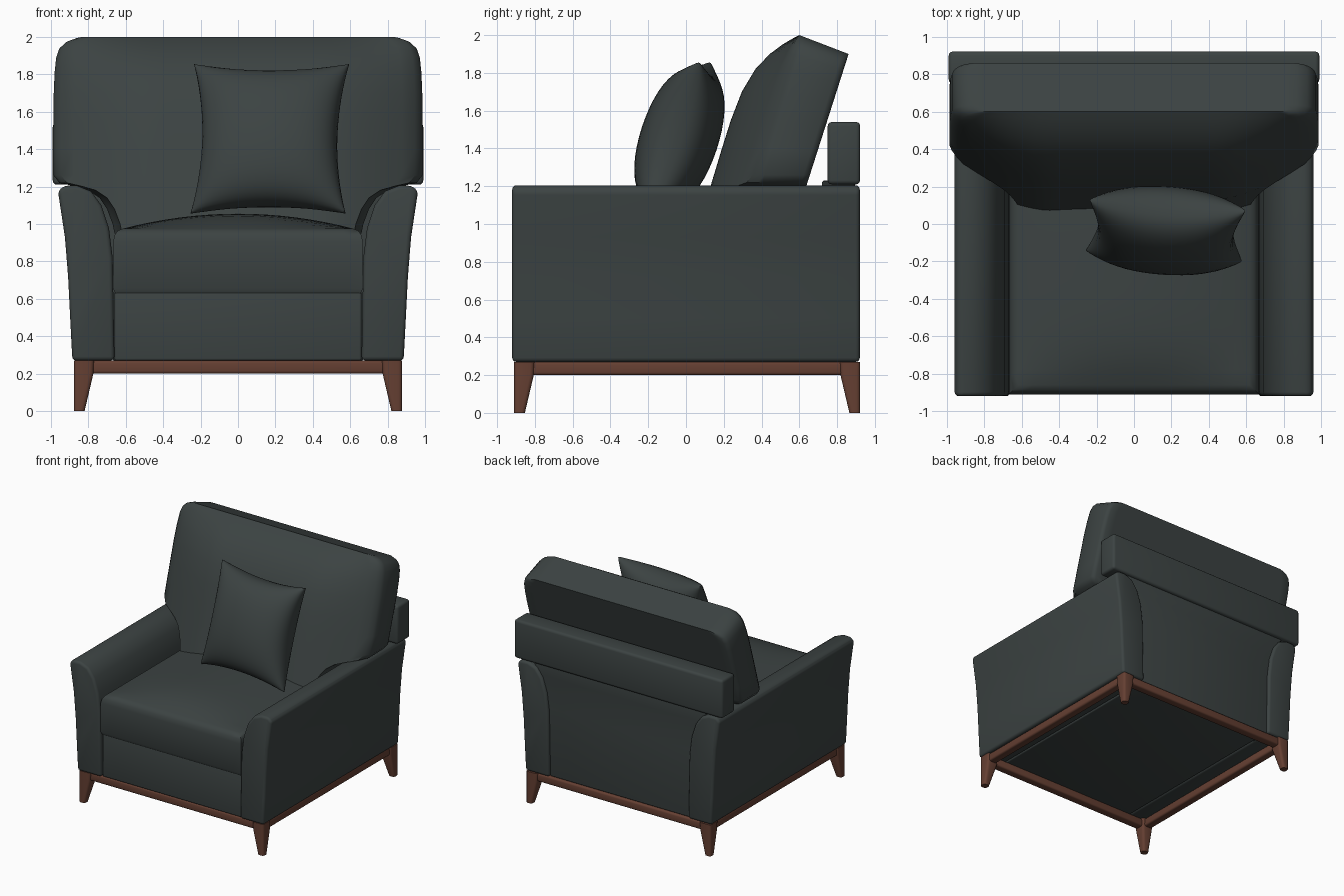
import bpy, bmesh, math
from mathutils import Matrix, Vector

if "Cube" in bpy.data.objects:
    bpy.data.objects.remove(bpy.data.objects["Cube"])


def material(name, rgb):
    m = bpy.data.materials.new(name)
    m.diffuse_color = (*rgb, 1)
    m.use_nodes = True
    m.node_tree.nodes["Principled BSDF"].inputs["Base Color"].default_value = m.diffuse_color
    return m


FABRIC = material("charcoal fabric", (0.045, 0.056, 0.055))
WOOD = material("brown wood", (0.13, 0.05, 0.032))


def finish(bm, name, mat, bevel=0.0, segs=3, only=None):
    """Bevel sharp edges, then store as a smooth-shaded object."""
    bmesh.ops.recalc_face_normals(bm, faces=bm.faces)
    if bevel:
        edges = [e for e in bm.edges if e.calc_face_angle(0) > math.radians(40)
                 and (only is None or only(e))]
        bmesh.ops.bevel(bm, geom=edges, offset=bevel, segments=segs,
                        profile=0.5, affect='EDGES', clamp_overlap=True)
    me = bpy.data.meshes.new(name)
    bm.to_mesh(me)
    bm.free()
    me.materials.append(mat)
    ob = bpy.data.objects.new(name, me)
    bpy.context.collection.objects.link(ob)
    bpy.ops.object.select_all(action='DESELECT')
    ob.select_set(True)
    bpy.context.view_layer.objects.active = ob
    bpy.ops.object.shade_smooth_by_angle(angle=math.radians(40))
    return ob


def loft(name, rings, mat, **kw):
    """Skin matching rings of points and cap both ends."""
    bm = bmesh.new()
    vs = [[bm.verts.new(p) for p in r] for r in rings]
    n = len(vs[0])
    for a, b in zip(vs, vs[1:]):
        for i in range(n):
            bm.faces.new((a[i], a[(i + 1) % n], b[(i + 1) % n], b[i]))
    bm.faces.new(vs[0])
    bm.faces.new(vs[-1])
    return finish(bm, name, mat, **kw)


def box(name, x0, x1, y0, y1, z0, z1, mat, bevel):
    sq = [(x0, y0), (x1, y0), (x1, y1), (x0, y1)]
    return loft(name, [[(x, y, z) for x, y in sq] for z in (z0, z1)], mat, bevel=bevel)


def prism(name, profile, y0, y1, mat, bevel):
    return loft(name, [[(x, y, z) for x, z in profile] for y in (y0, y1)], mat, bevel=bevel)


def cushion(name, nu, nv, layers, point, mat):
    """Two full grids (first and last layer) joined by boundary loops."""
    bm = bmesh.new()
    ring = ([(i, 0) for i in range(nu)] + [(nu, j) for j in range(nv)]
            + [(i, nv) for i in range(nu, 0, -1)] + [(0, j) for j in range(nv, 0, -1)])
    grids = []
    for k in range(layers):
        full = k in (0, layers - 1)
        keys = [(i, j) for i in range(nu + 1) for j in range(nv + 1)] if full else ring
        g = {c: bm.verts.new(point(c[0], c[1], k)) for c in keys}
        grids.append(g)
        if full:
            for i in range(nu):
                for j in range(nv):
                    bm.faces.new((g[i, j], g[i + 1, j], g[i + 1, j + 1], g[i, j + 1]))
    for a, b in zip(grids, grids[1:]):
        for c, d in zip(ring, ring[1:] + ring[:1]):
            bm.faces.new((a[c], a[d], b[d], b[c]))
    return finish(bm, name, mat)


# Flared arms
ARM = [(0.66, 0.27), (0.885, 0.27), (0.897, 0.5), (0.908, 0.72), (0.925, 0.93),
       (0.962, 1.175), (0.93, 1.205), (0.86, 1.205), (0.785, 1.175), (0.73, 1.1),
       (0.69, 0.98), (0.67, 0.82)]
for side, s in (("left", -1), ("right", 1)):
    prism(side + "_arm", [(s * x, z) for x, z in ARM], -0.92, 0.92, FABRIC, 0.025)

# Seat base, back panel and back top rail
box("seat_base", -0.66, 0.66, -0.9, 0.8, 0.27, 0.64, FABRIC, 0.012)
half = [(0.67, 0.27), (0.68, 0.85), (0.71, 1.0), (0.76, 1.11), (0.84, 1.23)]
prism("back_panel", half + [(-x, z) for x, z in reversed(half)], 0.72, 0.895, FABRIC, 0.012)
box("back_top_rail", -0.99, 0.99, 0.75, 0.922, 1.21, 1.54, FABRIC, 0.022)

# Seat cushion with a crowned top: (height, inset) per layer
SEAT = [(0.62, 0.035), (0.628, 0.012), (0.655, 0), (0.905, 0), (0.942, 0.008),
        (0.965, 0.025), (0.975, 0.05)]


def seat_point(i, j, k):
    z, inset = SEAT[k]
    u, v = i / 8 - 1, j / 8 - 1
    if k == len(SEAT) - 1:
        z += 0.08 * (1 - u * u) * (1 - v ** 4)
    return u * (0.667 - inset), -0.205 + v * (0.705 - inset), z


cushion("seat_cushion", 16, 16, len(SEAT), seat_point, FABRIC)

# T-shaped back cushion: (height, half width) per row
BACK = [(0.95, 0.66), (1.0, 0.67), (1.08, 0.7), (1.14, 0.74), (1.18, 0.8),
        (1.203, 0.88), (1.22, 0.955), (1.26, 0.985), (1.4, 0.985), (1.55, 0.985),
        (1.7, 0.985), (1.82, 0.98), (1.9, 0.972), (1.95, 0.955), (1.98, 0.925), (2.0, 0.87)]
DEPTH = [(0, 0.04), (0.05, 0.012), (0.14, 0), (0.88, 0), (0.96, 0.01), (1, 0.03)]


def back_point(i, j, k):
    z, w = BACK[j]
    d, inset = DEPTH[k]
    x = (i / 14 - 1) * (w - inset)
    zb = z - 0.1 * max(0, (z - 1.25) / 0.75)
    yf, yb = 0.36 + 0.3 * (z - 1.2), 0.64 + 0.32 * (zb - 1.21)
    if k == 0:
        spread = 1 - (max(0, abs(x) - 0.45) / 0.535) ** 1.5
        yf -= 0.23 * (1 - ((z - 0.95) / 1.05) ** 8) * spread
    return x, yf + (yb - yf) * d, z + (zb - z) * d


cushion("back_cushion", 28, len(BACK) - 1, len(DEPTH), back_point, FABRIC)

# Throw pillow with pinched edges, leaning on the back cushion
LEAN = (Matrix.Translation((0.17, -0.035, 1.455)) @ Matrix.Rotation(math.radians(-4), 4, 'Z')
        @ Matrix.Rotation(math.radians(-18.5), 4, 'X'))


def pillow_point(i, j, k):
    u, v = (math.sin(math.pi / 2 * (t / 12 - 1)) for t in (i, j))
    thick = 0.005 + 0.2 * ((1 - u * u) * (1 - v * v)) ** 0.45
    x = 0.415 * u * (1 - 0.13 * (1 - v * v) * u * u)
    z = 0.42 * v * (1 - 0.11 * (1 - u * u) * v * v)
    return LEAN @ Vector((x, thick * (2 * k - 1), z))


cushion("throw_pillow", 24, 24, 2, pillow_point, FABRIC)

# Wooden base frame
for name, s in (("left", -1), ("right", 1)):
    x0, x1 = sorted((s * 0.79, s * 0.865))
    box(name + "_base_rail", x0, x1, -0.84, 0.86, 0.2, 0.27, WOOD, 0.015)
for name, y0, y1 in (("front", -0.895, -0.82), ("rear", 0.835, 0.91)):
    box(name + "_base_rail", -0.82, 0.82, y0, y1, 0.2, 0.27, WOOD, 0.015)

# Tapered legs, straight on the outer corner
for yname, ty, y in (("front", 1, -0.91), ("rear", -1, 0.922)):
    for xname, s in (("left", -1), ("right", 1)):
        rings = []
        for z, w in ((0.0, 0.057), (0.2, 0.104), (0.27, 0.108)):
            rings.append([(s * (0.877 - w * a), y + ty * w * b, z)
                          for a, b in ((0, 0), (1, 0), (1, 1), (0, 1))])
        loft(f"{yname}_{xname}_leg", rings, WOOD, bevel=0.02,
             only=lambda e: abs(e.verts[0].co.z - e.verts[1].co.z) > 0.03)
